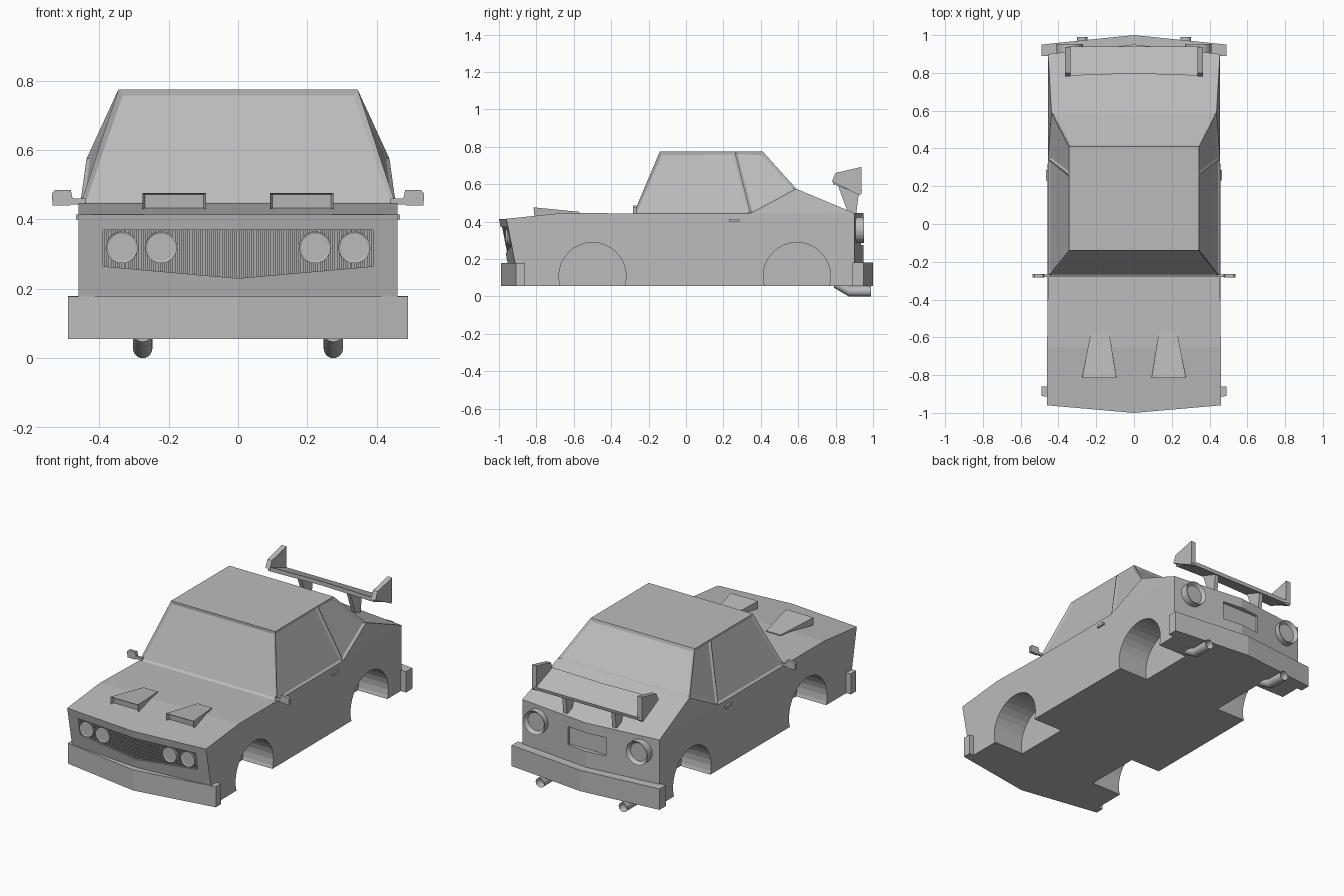
import bpy, bmesh, math
from mathutils import Matrix, Vector

if "Cube" in bpy.data.objects:
    bpy.data.objects.remove(bpy.data.objects["Cube"], do_unlink=True)

GREY = (0.5, 0.5, 0.5, 1)
paint = bpy.data.materials.new("plain_grey")
paint.use_nodes = True
paint.diffuse_color = GREY
paint.node_tree.nodes["Principled BSDF"].inputs["Base Color"].default_value = GREY


def finish(name, bm):
    bmesh.ops.recalc_face_normals(bm, faces=bm.faces[:])
    me = bpy.data.meshes.new(name)
    bm.to_mesh(me)
    bm.free()
    me.materials.append(paint)
    ob = bpy.data.objects.new(name, me)
    bpy.context.collection.objects.link(ob)
    return ob


def add_loft(bm, *rings):
    """Closed solid through rings that have equal point counts; returns end caps."""
    vs = [[bm.verts.new(p) for p in ring] for ring in rings]
    n = len(rings[0])
    for a, b in zip(vs, vs[1:]):
        for i in range(n):
            j = (i + 1) % n
            bm.faces.new((a[i], a[j], b[j], b[i]))
    return bm.faces.new(vs[0][::-1]), bm.faces.new(vs[-1])


def recess(bm, faces, border, depth):
    bmesh.ops.recalc_face_normals(bm, faces=bm.faces[:])
    bmesh.ops.inset_individual(bm, faces=faces, thickness=border, depth=-depth)


def loft(name, *rings, hollow=None):
    bm = bmesh.new()
    caps = add_loft(bm, *rings)
    if hollow:
        recess(bm, [caps[-1]], *hollow)
    return finish(name, bm)


def side_prism(name, outline, x0, x1):
    return loft(name, [(x0, y, z) for y, z in outline], [(x1, y, z) for y, z in outline])


def plan_prism(name, outline, z0, z1):
    return loft(name, [(x, y, z0) for x, y in outline], [(x, y, z1) for x, y in outline])


def box(name, x, y, z):
    return plan_prism(name, [(x[0], y[0]), (x[1], y[0]), (x[1], y[1]), (x[0], y[1])], *z)


def circle(center, r, axis, n=32):
    """Ring of points about an axis, 'X' or 'Y'."""
    out = []
    for i in range(n):
        a, b = r * math.cos(2 * math.pi * i / n), r * math.sin(2 * math.pi * i / n)
        out.append(Vector(center) + Vector((0, a, b) if axis == "X" else (a, 0, b)))
    return out


def front_y(x, z):
    """Surface of the raked, pointed nose."""
    return -1 + 0.04 * abs(x) / 0.46 + (0.415 - z) * 0.195


# ---- Body shell with cabin ----
side = {"nose_low": (0.46, -0.89, 0.055), "nose_top": (0.46, -0.96, 0.415),
        "hood": (0.46, -0.65, 0.447), "cowl": (0.455, -0.28, 0.443),
        "belt": (0.455, 0.345, 0.443), "hip": (0.437, 0.59, 0.575),
        "tail_top": (0.455, 0.9, 0.445), "tail_low": (0.455, 0.9, 0.055),
        "roof_front": (0.345, -0.14, 0.775), "roof_mid": (0.345, 0.26, 0.775),
        "roof_back": (0.345, 0.41, 0.775)}
bm = bmesh.new()
L = {k: bm.verts.new(p) for k, p in side.items()}
R = {k: bm.verts.new((-p[0], p[1], p[2])) for k, p in side.items()}
mid = {"nose_low": -0.93, "nose_top": -1.0, "tail_top": 0.95, "tail_low": 0.95}
M = {k: bm.verts.new((0, y, side[k][2])) for k, y in mid.items()}
windows = []
for S in (L, R):
    bm.faces.new([S[k] for k in ("nose_low", "nose_top", "hood", "cowl", "belt", "tail_top", "tail_low")])
    bm.faces.new([S[k] for k in ("belt", "hip", "tail_top")])
    windows.append(bm.faces.new([S[k] for k in ("cowl", "belt", "roof_mid", "roof_front")]))
    windows.append(bm.faces.new([S[k] for k in ("belt", "hip", "roof_back", "roof_mid")]))
    for end in ("nose", "tail"):
        bm.faces.new((S[end + "_low"], S[end + "_top"], M[end + "_top"], M[end + "_low"]))


def across(*keys, tip=None):
    loop = [L[k] for k in keys] + ([M[tip]] if tip else []) + [R[k] for k in reversed(keys)]
    return bm.faces.new(loop)


across("hood", "nose_top", tip="nose_top")
across("cowl", "hood")
across("hip", "tail_top", tip="tail_top")
across("roof_front", "roof_mid", "roof_back")
bm.faces.new([L["nose_low"], M["nose_low"], R["nose_low"], R["tail_low"], M["tail_low"], L["tail_low"]])
windows += [across("cowl", "roof_front"), across("roof_back", "hip")]
recess(bm, windows, 0.02, 0.008)
body = finish("body", bm)

# ---- Cut wheel arches, grille recess and rear plate recess ----
cutters = [box("plate_cutter", (-0.125, 0.125), (0.922, 1.1), (0.275, 0.385))]
for s in (-1, 1):
    for y in (-0.5, 0.593):
        cutters.append(loft("arch_cutter", circle((s * 0.26, y, 0.108), 0.18, "X"),
                            circle((s * 0.6, y, 0.108), 0.18, "X")))
    outline = [(-0.005 * s, 0.37), (0.39 * s, 0.37), (0.39 * s, 0.265), (-0.005 * s, 0.23)]
    cutters.append(loft("grille_cutter", [(x, front_y(x, z) - 0.05, z) for x, z in outline],
                        [(x, front_y(x, z) + 0.02, z) for x, z in outline]))
for c in cutters:
    c.hide_render = True
    mod = body.modifiers.new("cut", "BOOLEAN")
    mod.operation, mod.solver, mod.object = "DIFFERENCE", "EXACT", c
cut_mesh = bpy.data.meshes.new_from_object(body.evaluated_get(bpy.context.evaluated_depsgraph_get()))
body.modifiers.clear()
body.data = cut_mesh
for c in cutters:
    bpy.data.objects.remove(c, do_unlink=True)

# ---- Grille slats ----
bm = bmesh.new()
for i in range(-31, 32):
    x = i * 0.0123
    low = 0.23 + 0.035 * abs(x) / 0.39
    rings = []
    for z in (low, 0.37):
        f = front_y(x, z)
        rings.append([(x - 0.004, f + 0.022, z), (x + 0.004, f + 0.022, z),
                      (x + 0.004, f + 0.008, z), (x - 0.004, f + 0.008, z)])
    add_loft(bm, *rings)
finish("grille_slats", bm)

# ---- Bumpers ----
plan_prism("front_bumper", [(-0.49, -0.91), (0, -0.99), (0.49, -0.91), (0.49, -0.86), (-0.49, -0.86)], 0.055, 0.178)
plan_prism("rear_bumper", [(-0.49, 0.95), (0, 1.0), (0.49, 0.95), (0.49, 0.89), (-0.49, 0.89)], 0.055, 0.18)

# ---- Rear wing blade, sloping down to the back ----
blade = [[(x, 0.785 + d, 0.625), (x, 0.94, 0.565), (x, 0.935, 0.545), (x, 0.785 + d, 0.6)]
         for x, d in ((-0.35, 0), (0, 0.012), (0.35, 0))]
loft("wing_blade", *blade)

for s, tag in ((1, "left"), (-1, "right")):
    # Lights
    for x in (0.222, 0.335):
        f = front_y(x, 0.32)
        loft(tag + "_headlight", circle((s * x, f + 0.025, 0.32), 0.046, "Y"),
             circle((s * x, f - 0.004, 0.32), 0.046, "Y"), hollow=(0.006, 0.004))
    loft(tag + "_tail_light", circle((s * 0.34, 0.88, 0.355), 0.07, "Y"),
         circle((s * 0.34, 0.953, 0.355), 0.07, "Y"), hollow=(0.016, 0.02))
    # Hood scoop with open front
    back = [(s * 0.132, -0.57, 0.43), (s * 0.228, -0.57, 0.43), (s * 0.228, -0.57, 0.452), (s * 0.132, -0.57, 0.452)]
    front = [(s * 0.093, -0.81, 0.42), (s * 0.275, -0.81, 0.42), (s * 0.275, -0.815, 0.476), (s * 0.093, -0.815, 0.476)]
    loft(tag + "_hood_scoop", back, front, hollow=(0.009, 0.02))
    # Door mirror and handle
    box(tag + "_mirror_arm", sorted((s * 0.44, s * 0.49)), (-0.28, -0.267), (0.443, 0.46))
    head = [(0.475, 0.45), (0.485, 0.44), (0.535, 0.44), (0.537, 0.475), (0.528, 0.485), (0.482, 0.485)]
    loft(tag + "_mirror", [(s * x, -0.283, z) for x, z in head], [(s * x, -0.265, z) for x, z in head])
    box(tag + "_door_handle", sorted((s * 0.45, s * 0.467)), (0.23, 0.285), (0.4, 0.415))
    # Wing end plate and stem
    side_prism(tag + "_wing_end", [(0.78, 0.615), (0.8, 0.66), (0.938, 0.692), (0.938, 0.55), (0.93, 0.54)],
               s * 0.335, s * 0.365)
    side_prism(tag + "_wing_stem", [(0.81, 0.6), (0.925, 0.56), (0.91, 0.44), (0.865, 0.45)], s * 0.15, s * 0.175)
    # Exhaust pipe, bent, with open tip
    pipe = loft(tag + "_exhaust", circle((s * 0.275, 0.79, 0.075), 0.028, "Y", 20),
                circle((s * 0.275, 0.87, 0.028), 0.028, "Y", 20),
                circle((s * 0.275, 0.99, 0.028), 0.028, "Y", 20), hollow=(0.006, 0.04))
    bpy.ops.object.select_all(action="DESELECT")
    pipe.select_set(True)
    bpy.context.view_layer.objects.active = pipe
    bpy.ops.object.shade_smooth_by_angle()
